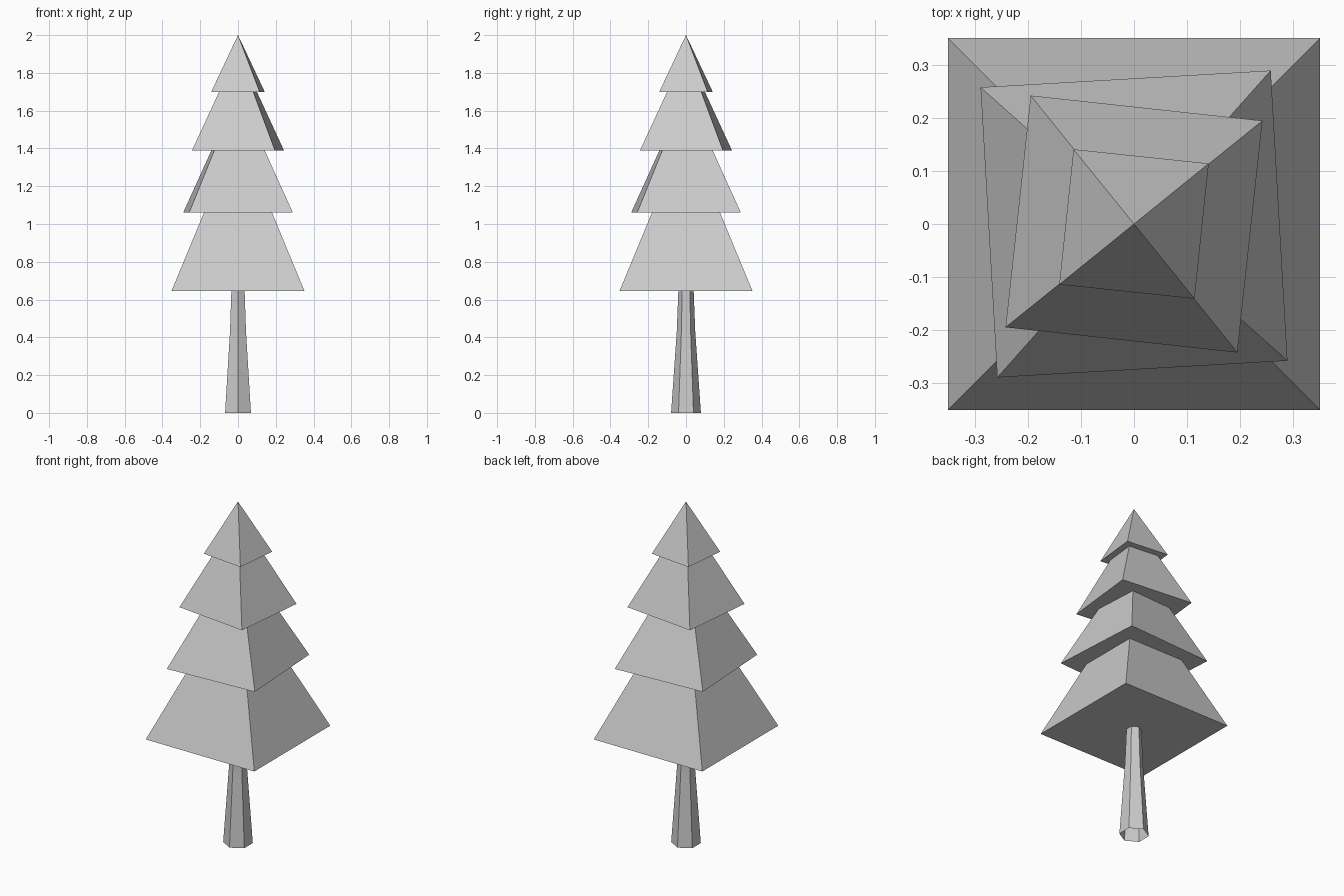
import bpy, bmesh
from math import cos, sin, pi, radians

cube = bpy.data.objects.get("Cube")
if cube:
    bpy.data.objects.remove(cube, do_unlink=True)

# One plain grey for the whole tree
grey = bpy.data.materials.new("light_grey")
grey.use_nodes = True
colour = (0.6, 0.6, 0.6, 1)
grey.diffuse_color = colour
grey.node_tree.nodes["Principled BSDF"].inputs["Base Color"].default_value = colour


def finish(name, bm):
    mesh = bpy.data.meshes.new(name)
    bm.to_mesh(mesh)
    bm.free()
    mesh.materials.append(grey)
    obj = bpy.data.objects.new(name, mesh)
    bpy.context.collection.objects.link(obj)
    return obj


def ring(bm, sides, radius, z, turn):
    return [bm.verts.new((radius * cos(turn + 2 * pi * i / sides),
                          radius * sin(turn + 2 * pi * i / sides), z))
            for i in range(sides)]


# Tapered six-sided trunk, open at the foot
bm = bmesh.new()
rings = [ring(bm, 6, r, z, pi / 2) for r, z in ((0.079, 0), (0.049, 0.43), (0.04, 0.66))]
for low, high in zip(rings, rings[1:]):
    for i in range(6):
        j = (i + 1) % 6
        bm.faces.new((low[i], low[j], high[j], high[i]))
finish("trunk", bm)

# Stacked four-sided foliage: name, corner radius, base height, tip height, turn
tiers = (
    ("foliage_bottom", 0.498, 0.645, 1.495, 0),
    ("foliage_lower", 0.389, 1.06, 1.70, 3.3),
    ("foliage_upper", 0.312, 1.39, 1.917, -6.2),
    ("foliage_top", 0.182, 1.70, 2.0, -6),
)
for name, radius, base, tip, turn in tiers:
    bm = bmesh.new()
    corners = ring(bm, 4, radius, base, radians(45 + turn))
    apex = bm.verts.new((0, 0, tip))
    for i in range(4):
        bm.faces.new((corners[i], corners[(i + 1) % 4], apex))
    bm.faces.new(corners[::-1])
    finish(name, bm)
